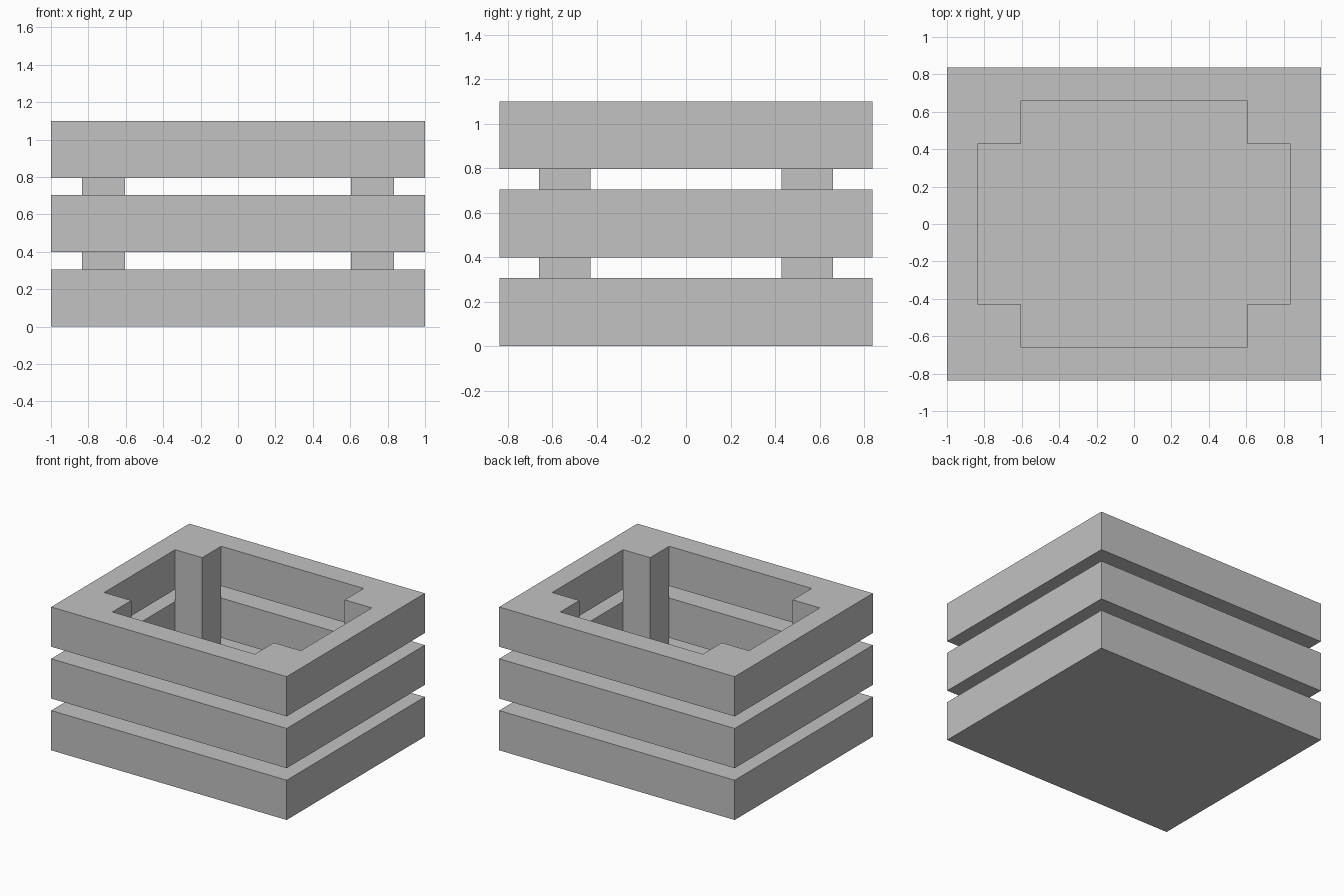
import bpy, bmesh, math
from mathutils import Matrix

if "Cube" in bpy.data.objects:
    bpy.data.objects.remove(bpy.data.objects["Cube"], do_unlink=True)

HALF_X, HALF_Y = 1.0, 0.8375        # outside of the boards
IN_X, IN_Y = 0.835, 0.66            # inside of the boards
POST = 0.23
BOARD, GAP, HEIGHT = 0.305, 0.0925, 1.10
FLOOR = 0.005

grey = bpy.data.materials.new("plain_grey")
grey.use_nodes = True
colour = (0.54, 0.54, 0.54, 1)
grey.diffuse_color = colour
grey.node_tree.nodes["Principled BSDF"].inputs["Base Color"].default_value = colour


def finish(name, bm):
    mesh = bpy.data.meshes.new(name)
    bm.to_mesh(mesh)
    bm.free()
    mesh.materials.append(grey)
    obj = bpy.data.objects.new(name, mesh)
    bpy.context.collection.objects.link(obj)
    return obj


def box(name, x0, x1, y0, y1, z0, z1):
    bm = bmesh.new()
    move = Matrix.Translation(((x0 + x1) / 2, (y0 + y1) / 2, (z0 + z1) / 2))
    size = Matrix.Diagonal((x1 - x0, y1 - y0, z1 - z0, 1))
    bmesh.ops.create_cube(bm, size=1, matrix=move @ size)
    return finish(name, bm)


def frame(name, z0, z1):
    """Rectangular ring of boards."""
    bm = bmesh.new()
    signs = [(-1, -1), (1, -1), (1, 1), (-1, 1)]
    loops = [[bm.verts.new((sx * hx, sy * hy, z)) for sx, sy in signs]
             for hx, hy, z in ((HALF_X, HALF_Y, z0), (HALF_X, HALF_Y, z1),
                               (IN_X, IN_Y, z1), (IN_X, IN_Y, z0))]
    for k in range(4):
        a, b = loops[k], loops[(k + 1) % 4]
        for i in range(4):
            j = (i + 1) % 4
            bm.faces.new((a[i], a[j], b[j], b[i]))
    bmesh.ops.recalc_face_normals(bm, faces=bm.faces)
    return finish(name, bm)


def merge(target, part):
    mod = target.modifiers.new("join", 'BOOLEAN')
    mod.operation, mod.solver, mod.object = 'UNION', 'EXACT', part
    bpy.context.view_layer.objects.active = target
    bpy.ops.object.modifier_apply(modifier=mod.name)
    bpy.data.objects.remove(part, do_unlink=True)


# Floor plate and three tiers of boards
crate = box("crate_body", -HALF_X, HALF_X, -HALF_Y, HALF_Y, 0, FLOOR)
for tier in range(3):
    z = tier * (BOARD + GAP)
    merge(crate, frame("board_tier", max(z, FLOOR), z + BOARD))

# Corner posts inside the boards
for sx in (-1, 1):
    for sy in (-1, 1):
        xs = sorted((sx * IN_X, sx * (IN_X - POST)))
        ys = sorted((sy * IN_Y, sy * (IN_Y - POST)))
        merge(crate, box("corner_post", *xs, *ys, FLOOR, HEIGHT))

# Clean up flat seams
bm = bmesh.new()
bm.from_mesh(crate.data)
bmesh.ops.remove_doubles(bm, verts=bm.verts, dist=1e-4)
bmesh.ops.dissolve_limit(bm, angle_limit=math.radians(1), verts=bm.verts, edges=bm.edges)
bm.to_mesh(crate.data)
bm.free()
